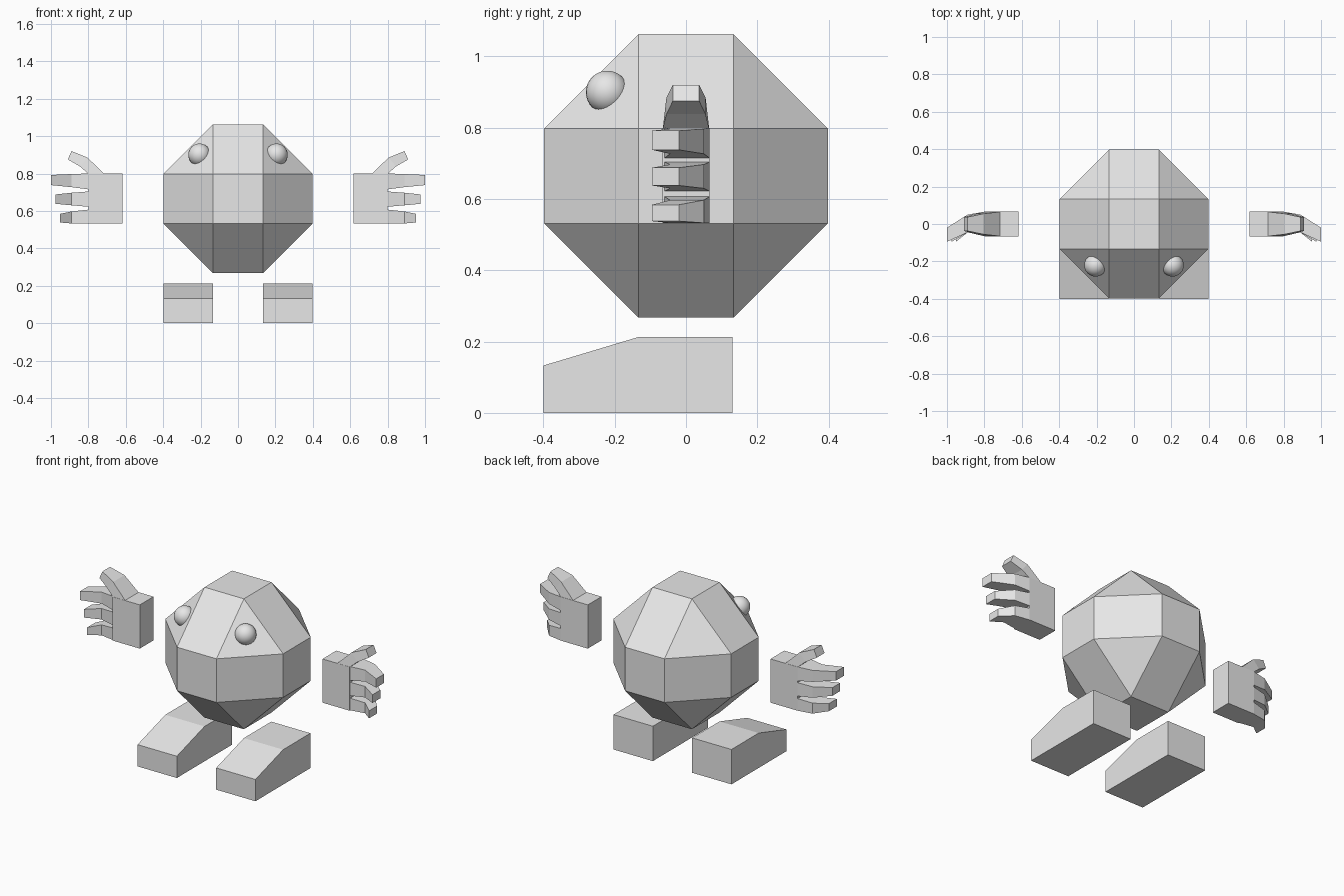
import bpy, bmesh
from itertools import product
from mathutils import Vector

cube = bpy.data.objects.get("Cube")
if cube:
    bpy.data.objects.remove(cube, do_unlink=True)

grey = bpy.data.materials.new("plain grey")
grey.use_nodes = True
grey.diffuse_color = (0.8, 0.8, 0.8, 1)
grey.node_tree.nodes["Principled BSDF"].inputs["Base Color"].default_value = (0.8, 0.8, 0.8, 1)


def finish(name, bm):
    bmesh.ops.recalc_face_normals(bm, faces=bm.faces)
    mesh = bpy.data.meshes.new(name)
    bm.to_mesh(mesh)
    bm.free()
    mesh.materials.append(grey)
    obj = bpy.data.objects.new(name, mesh)
    bpy.context.collection.objects.link(obj)
    return obj


def loft(bm, rings, side):
    """Skin equal-length rings of points and cap both ends."""
    loops = [[bm.verts.new((x * side, y, z)) for x, y, z in ring] for ring in rings]
    n = len(loops[0])
    for a, b in zip(loops, loops[1:]):
        for i in range(n):
            j = (i + 1) % n
            bm.faces.new((a[i], a[j], b[j], b[i]))
    bm.faces.new(loops[0])
    bm.faces.new(loops[-1])


def section(x, y0, y1, z0, z1):
    return [(x, y0, z0), (x, y1, z0), (x, y1, z1), (x, y0, z1)]


# Body: a cube with all edges and corners cut away
IN, OUT, MID = 0.133, 0.398, 0.665
bm = bmesh.new()
for axis in range(3):
    for signs in product((-1, 1), repeat=3):
        p = Vector([s * (OUT if i == axis else IN) for i, s in enumerate(signs)])
        bm.verts.new(p + Vector((0, 0, MID)))
bmesh.ops.convex_hull(bm, input=bm.verts)
bmesh.ops.dissolve_limit(bm, angle_limit=0.05, verts=bm.verts, edges=bm.edges)
finish("body", bm)

foot_profile = [(-0.4, 0), (0.13, 0), (0.13, 0.213), (-0.133, 0.213), (-0.4, 0.133)]

# Finger heights at base, knuckle and tip, with the tip's reach
fingers = [
    (1.0, (0.715, 0.8), (0.727, 0.797), (0.738, 0.792)),
    (0.975, (0.622, 0.704), (0.63, 0.697), (0.638, 0.688)),
    (0.952, (0.533, 0.607), (0.533, 0.597), (0.538, 0.584)),
]

for label, side in (("left", 1), ("right", -1)):
    # Eye, half sunk in the slanted corner face
    bm = bmesh.new()
    bmesh.ops.create_uvsphere(bm, u_segments=24, v_segments=16, radius=0.06)
    bmesh.ops.translate(bm, verts=bm.verts, vec=(0.206 * side, -0.221, 0.9))
    for f in bm.faces:
        f.smooth = True
    finish(label + "_eye", bm)

    # Wedge-toed foot
    bm = bmesh.new()
    loft(bm, [[(x, y, z) for y, z in foot_profile] for x in (0.133, 0.398)], side)
    finish(label + "_foot", bm)

    # Palm
    bm = bmesh.new()
    loft(bm, [section(x, -0.066, 0.066, 0.533, 0.8) for x in (0.617, 0.8)], side)
    finish(label + "_palm", bm)

    # Fingers, curled to the front
    bm = bmesh.new()
    for reach, base, knuckle, tip in fingers:
        loft(bm, [section(0.798, -0.06, 0.066, *base),
                  section(0.89, -0.045, 0.05, *knuckle),
                  section(reach, -0.095, -0.02, *tip)], side)
    finish(label + "_fingers", bm)

    # Thumb, narrowing to its tip
    bm = bmesh.new()
    thumb = [((0.715, 0.798), (0.8, 0.798), 0.065),
             ((0.805, 0.885), (0.845, 0.838), 0.055),
             ((0.89, 0.92), (0.91, 0.875), 0.037)]
    loft(bm, [[(a[0], -w, a[1]), (a[0], w, a[1]), (b[0], w, b[1]), (b[0], -w, b[1])]
              for a, b, w in thumb], side)
    finish(label + "_thumb", bm)
